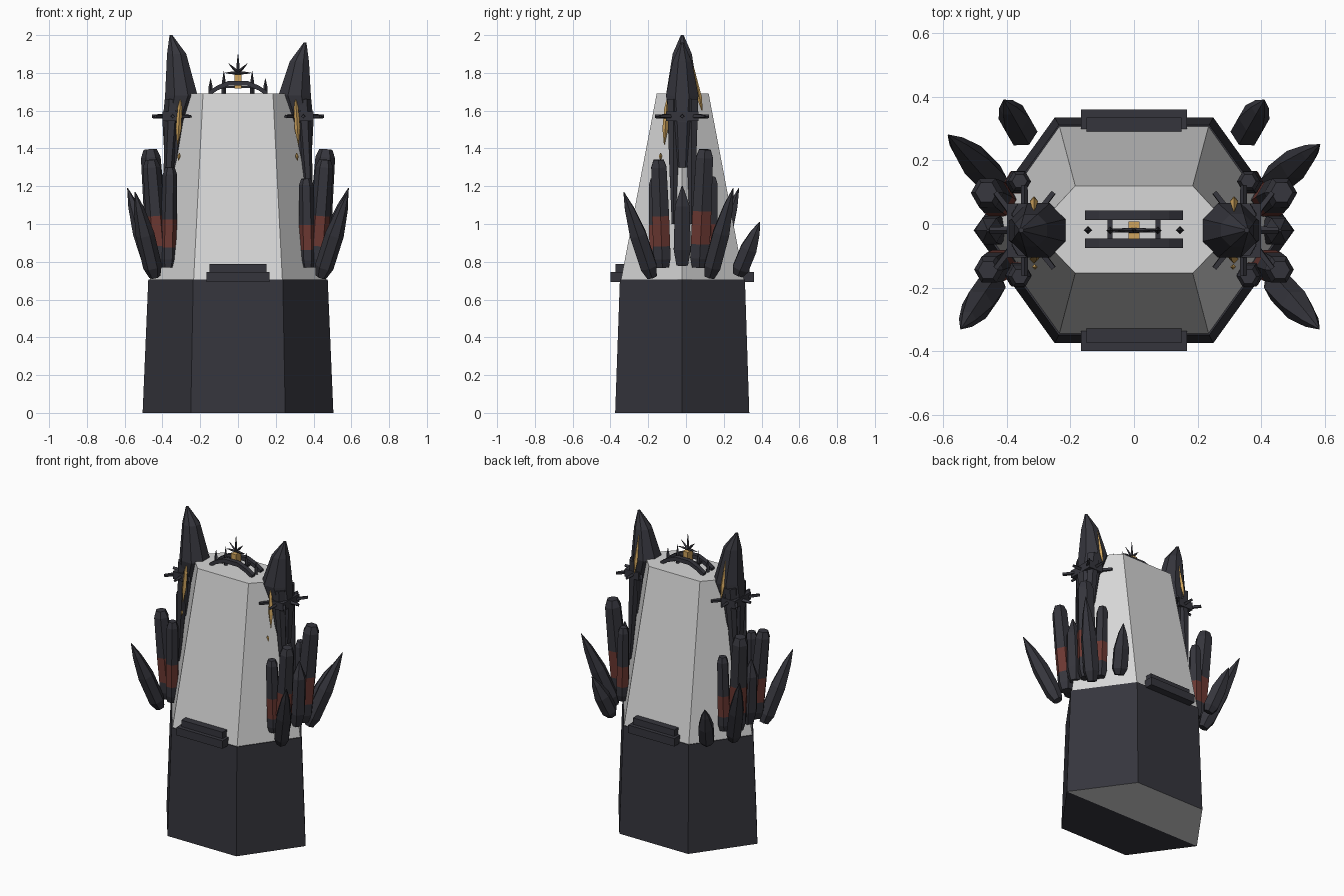
import bpy, bmesh, math
from mathutils import Vector

if "Cube" in bpy.data.objects:
    bpy.data.objects.remove(bpy.data.objects["Cube"], do_unlink=True)


def material(name, rgb):
    m = bpy.data.materials.new(name)
    m.use_nodes = True
    m.diffuse_color = (*rgb, 1)
    m.node_tree.nodes["Principled BSDF"].inputs["Base Color"].default_value = (*rgb, 1)
    return m


DARK = material("charcoal", (0.036, 0.036, 0.046))
BLACK = material("near_black", (0.02, 0.02, 0.026))
PALE = material("pale_grey", (0.68, 0.68, 0.68))
RED = material("dull_red", (0.15, 0.04, 0.032))
GOLD = material("gold", (0.62, 0.37, 0.11))
CY = -0.02  # depth of the centre line


def finish(name, bm, mats):
    bmesh.ops.recalc_face_normals(bm, faces=bm.faces)
    me = bpy.data.meshes.new(name)
    bm.to_mesh(me)
    bm.free()
    for m in mats:
        me.materials.append(m)
    ob = bpy.data.objects.new(name, me)
    bpy.context.collection.objects.link(ob)
    return ob


def skin(bm, rings, bands=()):
    """Bridge a stack of equal rings and cap both ends."""
    n = len(rings[0])
    for i in range(len(rings) - 1):
        for k in range(n):
            j = (k + 1) % n
            f = bm.faces.new((rings[i][k], rings[i][j], rings[i + 1][j], rings[i + 1][k]))
            f.material_index = int(i in bands)
    bm.faces.new(rings[0])
    bm.faces.new(rings[-1])


def loft(name, stations, mats=(DARK,), n=6, bands=(), turn=0.0):
    """Crystal through (point, radius) stations; banded sections use the second material."""
    bm = bmesh.new()
    axis = Vector(stations[-1][0]) - Vector(stations[0][0])
    rot = Vector((0, 0, 1)).rotation_difference(axis)
    rings = []
    for p, r in stations:
        ring = []
        for k in range(n):
            a = turn + math.tau * k / n
            ring.append(bm.verts.new(Vector(p) + rot @ Vector((r * math.cos(a), r * math.sin(a), 0))))
        rings.append(ring)
    skin(bm, rings, bands)
    return finish(name, bm, mats)


def shard(name, base, tip, profile, **kw):
    """Straight crystal: profile is (fraction along, radius)."""
    a, b = Vector(base), Vector(tip)
    return loft(name, [(a.lerp(b, t), r) for t, r in profile], **kw)


def box(name, centre, size, mat=DARK):
    bm = bmesh.new()
    bmesh.ops.create_cube(bm, size=1)
    for v in bm.verts:
        v.co = Vector([c + s * q for c, s, q in zip(centre, size, v.co)])
    return finish(name, bm, [mat])


def hexagon(bm, z, point, corner, front, back):
    outline = [(point, CY), (corner, back), (-corner, back),
               (-point, CY), (-corner, front), (corner, front)]
    return [bm.verts.new((x, y, z)) for x, y in outline]


# Dark base, with the rear half of its underside pale
bm = bmesh.new()
low = hexagon(bm, 0, 0.505, 0.25, -0.375, 0.335)
top = hexagon(bm, 0.705, 0.475, 0.237, -0.35, 0.312)
skin(bm, [low, top])
under = [f for f in bm.faces if all(v.co.z < 0.01 for v in f.verts)]
halves = bmesh.utils.face_split(under[0], low[0], low[3])
for f in bm.faces:
    if all(v.co.z < 0.01 for v in f.verts) and f.calc_center_median().y > CY:
        f.material_index = 1
finish("base", bm, [DARK, PALE])

# Pale tapering body
bm = bmesh.new()
skin(bm, [hexagon(bm, 0.7, 0.468, 0.235, -0.345, 0.308),
          hexagon(bm, 1.69, 0.315, 0.185, -0.155, 0.12)])
finish("body", bm, [PALE])

# Stepped ledges front and back
for side, y in (("front", -0.367), ("back", 0.328)):
    out = -1 if y < 0 else 1
    box(side + "_ledge", (0, y, 0.719), (0.335, 0.065, 0.052))
    box(side + "_ledge_step", (0, y - out * 0.018, 0.765), (0.3, 0.05, 0.044))

# Roof crest: twin arches, rails, spikes, gold heart and a star
for name, y in (("front", -0.06), ("back", 0.027)):
    bm = bmesh.new()
    arch = [(-0.155, 1.69), (-0.11, 1.72), (-0.05, 1.745), (0.05, 1.745), (0.11, 1.72), (0.155, 1.69)]
    rings = [[bm.verts.new((x, y + dy, z + dz)) for dy, dz in
              ((-0.015, -0.013), (0.015, -0.013), (0.015, 0.013), (-0.015, 0.013))] for x, z in arch]
    skin(bm, rings)
    finish(name + "_crest_arch", bm, [DARK])
box("crest_rail", (0, CY, 1.725), (0.15, 0.012, 0.012))
box("crest_heart", (0, CY, 1.755), (0.035, 0.055, 0.075), GOLD)
for s in (-1, 1):
    box("crest_crossbar", (s * 0.075, CY, 1.725), (0.016, 0.09, 0.016))
    for x, z in ((0.075, 1.81), (0.145, 1.77)):
        shard("crest_spike", (s * x, CY, 1.68), (s * x, CY, z), ((0, 0.013), (0.5, 0.011), (1, 0.001)), n=4)
for i in range(5):
    a = math.radians(i * 45)
    length = 0.1 if i == 2 else 0.07
    tip = (length * math.cos(a), CY, 1.8 + length * math.sin(a))
    shard("crest_star_ray", (0, CY, 1.8), tip, ((0, 0.008), (0.5, 0.007), (1, 0.001)), n=4)

SPIKE = ((0, 0.03), (0.12, 0.05), (0.5, 0.05), (0.8, 0.028), (1, 0.002))
COLUMN = ((0, 0.75), (0.08, 1), (0.2, 1), (0.48, 1), (0.93, 0.9), (1, 0.6))

for s, side in ((-1, "right"), (1, "left")):
    # Tall shoulder crystal
    peak = 2.0 if s < 0 else 1.96
    loft(side + "_tall_crystal", [
        ((s * 0.345, CY, 1.3), 0.045), ((s * 0.335, CY, 1.54), 0.07), ((s * 0.3, CY, 1.68), 0.093),
        ((s * 0.325, CY, peak - 0.1), 0.055), ((s * 0.355, CY, peak), 0.008)], n=8, turn=math.pi / 8)
    for y in (-0.065, 0.03):
        shard(side + "_tall_crystal_prong", (s * 0.385, y, 1.0), (s * 0.345, y, 1.66),
              ((0, 0.012), (0.5, 0.028), (1, 0.04)))

    # Collar and its radiating pegs
    box(side + "_collar", (s * 0.35, CY, 1.57), (0.1, 0.17, 0.05))
    for i in range(8):
        a = math.tau * i / 8
        reach = 0.11 if i % 2 == 0 else 0.13
        d = Vector((math.cos(a), math.sin(a) * 1.3, 0))
        c = Vector((s * 0.345, CY, 1.57))
        shard(side + "_collar_peg", c, c + d * reach, ((0, 0.014), (1, 0.01)), n=4)

    # Gold inlays
    shard(side + "_front_inlay", (s * 0.32, -0.115, 1.42), (s * 0.305, -0.1, 1.66),
          ((0, 0.002), (0.35, 0.015), (0.8, 0.012), (1, 0.003)), mats=(GOLD,), n=4)
    shard(side + "_back_inlay", (s * 0.315, 0.085, 1.6), (s * 0.315, 0.04, 1.83),
          ((0, 0.003), (0.3, 0.013), (1, 0.002)), mats=(GOLD,), n=4)
    shard(side + "_gold_chip", (s * 0.315, -0.135, 1.335), (s * 0.31, -0.135, 1.375),
          ((0, 0.001), (0.6, 0.009), (1, 0.002)), mats=(GOLD,), n=4)

    # Red-banded columns: base, tip and radius
    for name, x0, x1, y0, y1, z1, r in (
            ("outer_back_column", 0.42, 0.465, 0.07, 0.1, 1.395, 0.058),
            ("outer_front_column", 0.415, 0.46, -0.125, -0.145, 1.34, 0.052),
            ("inner_back_column", 0.37, 0.36, 0.13, 0.135, 1.25, 0.04),
            ("inner_front_column", 0.37, 0.36, -0.155, -0.165, 1.24 if s > 0 else 1.3, 0.042)):
        shard(f"{side}_{name}", (s * x0, y0, 0.77), (s * x1, y1, z1),
              [(t, k * r) for t, k in COLUMN], mats=(DARK, RED), bands=(2,))

    # Central spire of the cluster
    shard(side + "_centre_spire", (s * 0.44, CY, 0.78), (s * 0.46, CY, 1.2),
          ((0, 0.035), (0.2, 0.052), (0.75, 0.045), (1, 0.004)))

    # Splayed spikes
    ty = 0.28 if s < 0 else 0.25
    shard(side + "_back_splayed_spike", (s * 0.43, 0.125, 0.72), (s * 0.585, ty, 1.19), SPIKE)
    tx = 0.545 if s < 0 else 0.583
    shard(side + "_front_splayed_spike", (s * 0.44, -0.18, 0.72), (s * tx, -0.33, 1.17), SPIKE)
    shard(side + "_rear_spike", (s * 0.345, 0.275, 0.73), (s * 0.41, 0.39, 1.01), SPIKE)
